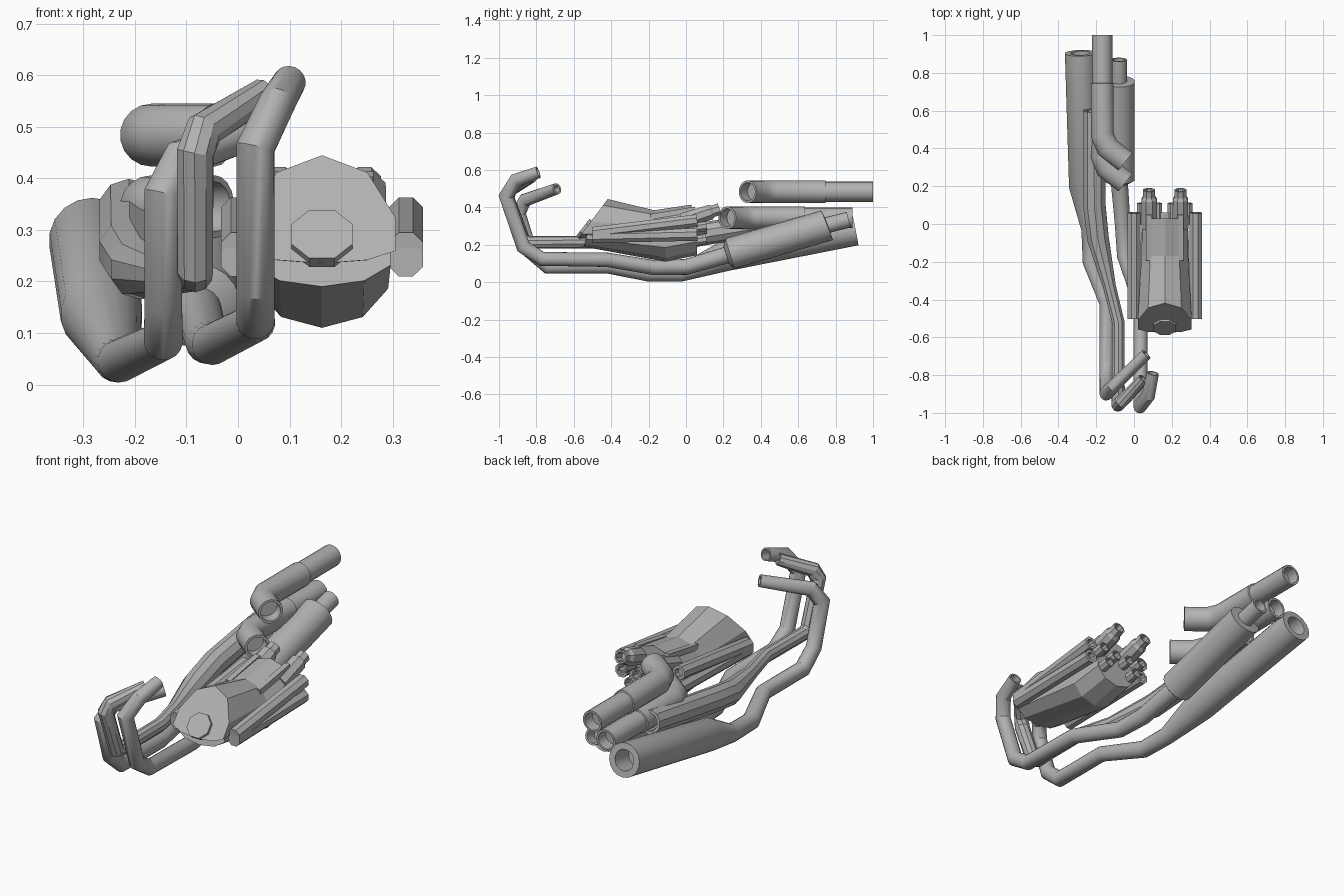
import bpy, bmesh
from math import sin, cos, radians, pi
from mathutils import Vector

cube = bpy.data.objects.get("Cube")
if cube:
    bpy.data.objects.remove(cube)

metal = bpy.data.materials.new("grey_metal")
metal.use_nodes = True
metal.diffuse_color = (0.45, 0.45, 0.45, 1)
metal.node_tree.nodes["Principled BSDF"].inputs["Base Color"].default_value = (0.45, 0.45, 0.45, 1)


def loft(name, rings, smooth):
    """Skin a list of point rings, capping both ends."""
    bm = bmesh.new()
    loops = [[bm.verts.new(p) for p in ring] for ring in rings]
    n = len(loops[0])
    for a, b in zip(loops, loops[1:]):
        for i in range(n):
            j = (i + 1) % n
            bm.faces.new((a[i], a[j], b[j], b[i]))
    bm.faces.new(loops[0][::-1])
    bm.faces.new(loops[-1])
    bmesh.ops.recalc_face_normals(bm, faces=bm.faces)
    mesh = bpy.data.meshes.new(name)
    bm.to_mesh(mesh)
    bm.free()
    mesh.materials.append(metal)
    obj = bpy.data.objects.new(name, mesh)
    bpy.context.collection.objects.link(obj)
    if smooth:
        bpy.ops.object.select_all(action='DESELECT')
        obj.select_set(True)
        bpy.context.view_layer.objects.active = obj
        bpy.ops.object.shade_smooth_by_angle(angle=radians(smooth))
    return obj


def tube(name, path, sides=18, smooth=35, open_ends=(True, True), wall=0.75, depth=0.06):
    """Mitred pipe through (x, y, z, radius) points with hollow mouths."""
    pts = [Vector(p[:3]) for p in path]
    dirs = []
    for a, b in zip(pts, pts[1:]):
        d = b - a
        dirs.append(d.normalized() if d.length > 1e-6 else None)
    for i, d in enumerate(dirs):
        if d is None:
            dirs[i] = dirs[i - 1]
    rings = []
    for i, p in enumerate(pts):
        t1, t2 = dirs[max(i - 1, 0)], dirs[min(i, len(dirs) - 1)]
        t = (t1 + t2).normalized()
        u = (Vector((1, 0, 0)) - t * t.x).normalized()
        v = t.cross(u)
        bend = t2 - t1
        stretch = 1 / max(t.dot(t1), 0.5) - 1
        bend = bend.normalized() if bend.length > 1e-4 else Vector()
        ring = []
        for k in range(sides):
            a = 2 * pi * (k + 0.5) / sides
            off = (u * cos(a) + v * sin(a)) * path[i][3]
            ring.append(p + off + bend * off.dot(bend) * stretch)
        rings.append(ring)

    def mouth(ring, centre, inward):
        lip = [centre + (q - centre) * wall for q in ring]
        return [lip, [q + inward * depth for q in lip]]

    if open_ends[0]:
        rings = mouth(rings[0], pts[0], dirs[0])[::-1] + rings
    if open_ends[1]:
        rings = rings + mouth(rings[-1], pts[-1], -dirs[-1])
    return loft(name, rings, smooth)


# Outer exhaust: header, lower run and large open muffler
tube("outer_exhaust", [
    (0.065, -0.69, 0.5, 0.03), (-0.11, -0.86, 0.44, 0.035), (-0.145, -0.895, 0.37, 0.037),
    (-0.145, -0.83, 0.16, 0.037), (-0.145, -0.74, 0.085, 0.038), (-0.145, -0.42, 0.085, 0.038),
    (-0.23, -0.2, 0.046, 0.042), (-0.235, -0.03, 0.048, 0.044), (-0.265, 0.2, 0.137, 0.08),
    (-0.283, 0.905, 0.28, 0.084)], wall=0.62, depth=0.12)

# Inner exhaust header
tube("inner_header", [
    (0.1, -0.79, 0.588, 0.032), (0.075, -0.91, 0.545, 0.036), (0.034, -0.962, 0.46, 0.037),
    (0.034, -0.87, 0.19, 0.037), (0.034, -0.77, 0.125, 0.037), (0.034, -0.42, 0.12, 0.038),
    (-0.05, -0.17, 0.078, 0.04), (-0.06, 0, 0.082, 0.042), (-0.08, 0.25, 0.155, 0.046)],
    open_ends=(True, False))
# Inner muffler with a narrower tip
tube("inner_muffler", [
    (-0.08, 0.215, 0.147, 0.05), (-0.08, 0.235, 0.153, 0.085), (-0.08, 0.755, 0.305, 0.085),
    (-0.08, 0.757, 0.306, 0.043), (-0.08, 0.87, 0.335, 0.043)], open_ends=(False, True))

# Faceted upper exhaust
tube("upper_exhaust", [
    (0.05, -0.82, 0.565, 0.03), (-0.065, -0.94, 0.495, 0.036), (-0.083, -0.955, 0.45, 0.037),
    (-0.083, -0.87, 0.225, 0.036), (-0.083, -0.84, 0.213, 0.034), (-0.083, -0.52, 0.215, 0.034),
    (-0.13, -0.33, 0.21, 0.036), (-0.19, -0.08, 0.225, 0.06), (-0.21, 0.1, 0.26, 0.062),
    (-0.212, 0.6, 0.34, 0.06)], sides=10, smooth=20)

# Two matching bent ducts
for name, y, z in (("top_duct", 0, 0.484), ("lower_duct", -0.11, 0.345)):
    tube(name, [(-0.045, y + 0.33, z, 0.061), (-0.14, y + 0.405, z, 0.061),
                (-0.168, y + 0.47, z, 0.061), (-0.168, y + 0.745, z, 0.061),
                (-0.168, y + 0.747, z, 0.054), (-0.168, y + 1, z, 0.054)], wall=0.8)

# Engine housing: two ten-sided shells around one centre line
CX = 0.163


def shell_ring(y, zc, rx, up, down, shear=0):
    ring = []
    for k in range(10):
        a = radians(90 + 36 * k)
        dz = sin(a) * (up if sin(a) > 0 else down)
        ring.append((CX + rx * cos(a), y + shear * dz, zc + dz))
    return ring


loft("engine_upper_shell", [
    shell_ring(-0.55, 0.27, 0.15, 0.175, 0.035, 0.75),
    shell_ring(-0.17, 0.265, 0.13, 0.12, 0.035),
    shell_ring(0.03, 0.3, 0.125, 0.115, 0.04)], 0)
loft("engine_lower_shell", [
    shell_ring(-0.53, 0.25, 0.14, 0.015, 0.06, 0.3),
    shell_ring(-0.11, 0.22, 0.135, 0.06, 0.11),
    shell_ring(0.06, 0.25, 0.125, 0.05, 0.105)], 0)

# Octagonal hub on the slanted front
tube("front_hub", [(CX, -0.53, 0.275, 0.064), (CX, -0.552, 0.292, 0.064)],
     sides=8, smooth=0, open_ends=(False, False))

for side, s in (("left", 1), ("right", -1)):
    # Long rods along the flanks
    for part, z0, z1 in (("upper", 0.262, 0.33), ("lower", 0.243, 0.255)):
        tube(f"{side}_{part}_rod", [(CX + s * 0.163, -0.5, z0, 0.036), (CX + s * 0.163, 0.06, z1, 0.036)],
             sides=8, smooth=0, open_ends=(False, True), wall=0.6, depth=0.03)
    # Large rear nozzle with a stepped collar
    x = CX + s * 0.083
    tube(f"{side}_main_nozzle", [(x, -0.02, 0.325, 0.045), (x, 0.13, 0.375, 0.044),
                                 (x, 0.145, 0.38, 0.034), (x, 0.18, 0.392, 0.034)],
         sides=8, smooth=0, depth=0.05, open_ends=(False, True))
    # Small rear nozzles
    for part, dx, z in (("inner", 0.04, 0.27), ("outer", 0.12, 0.285), ("bottom", 0.085, 0.215)):
        x = CX + s * dx
        tube(f"{side}_{part}_nozzle", [(x, 0, z, 0.028), (x, 0.11, z + 0.015, 0.028)],
             sides=8, smooth=0, depth=0.04, open_ends=(False, True))
    # Ribs on the top of the housing
    x = CX + s * 0.085
    tube(f"{side}_top_rib", [(x, -0.19, 0.35, 0.02), (x, 0.05, 0.39, 0.02)],
         sides=4, smooth=0, open_ends=(False, False))
